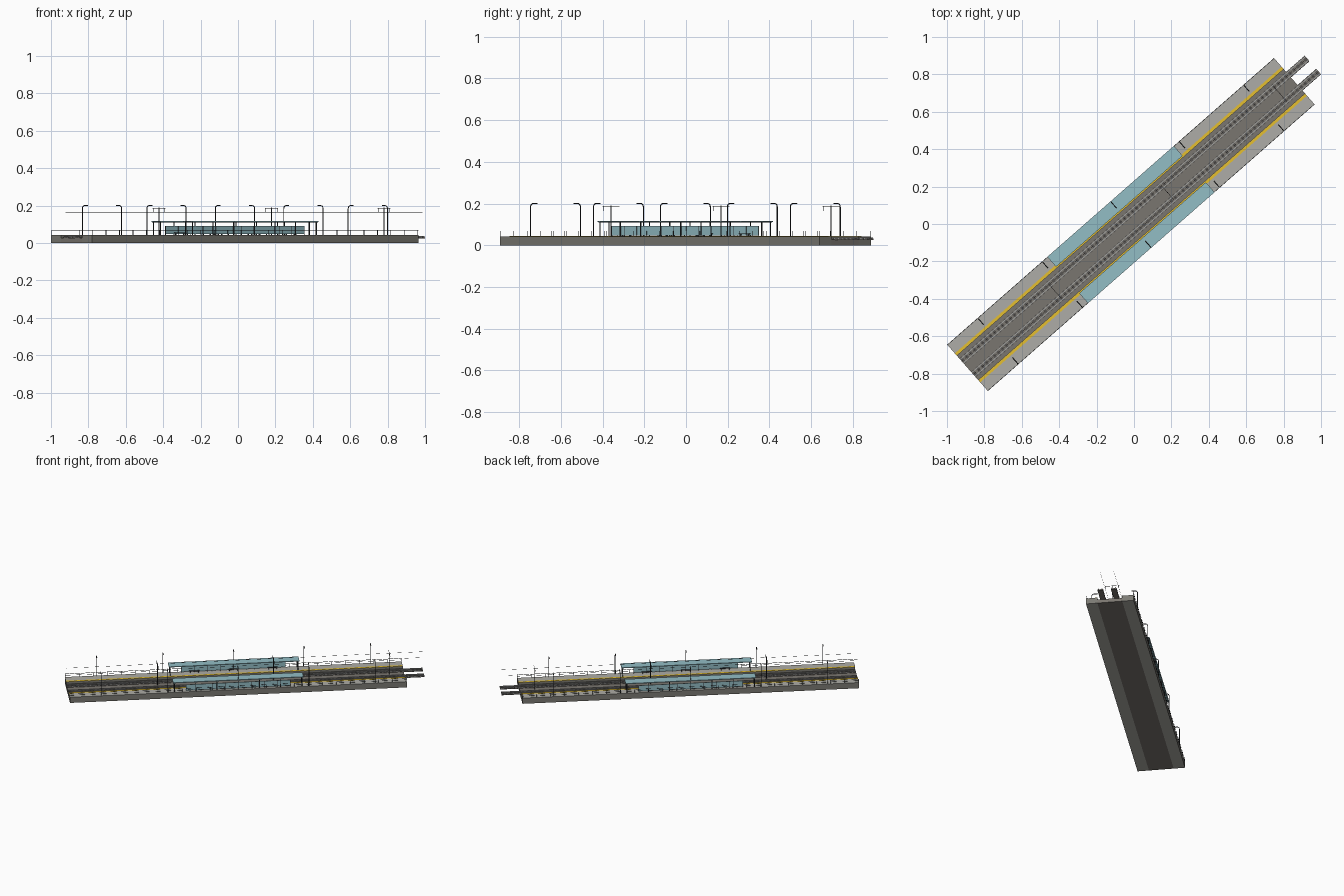
import bpy, bmesh, math
from mathutils import Matrix

if "Cube" in bpy.data.objects:
    bpy.data.objects.remove(bpy.data.objects["Cube"])

# Local frame: u along the line, v across it, z up; the whole station is turned on plan
M = Matrix.Translation((-0.0165, -0.003, 0)) @ Matrix.Rotation(math.radians(41.25), 4, 'Z')
L = 1.162         # half length of platforms
END = 1.294       # tracks and wires run past one end
TOP = 0.043       # platform surface
TV = 0.047        # track centre offset
LAMPS = (-0.945, -0.487, 0, 0.487, 0.945)


def mat(name, rgb):
    m = bpy.data.materials.new(name)
    m.diffuse_color = (*rgb, 1)
    m.use_nodes = True
    m.node_tree.nodes["Principled BSDF"].inputs["Base Color"].default_value = m.diffuse_color
    return m


paving = mat("paving grey", (0.42, 0.415, 0.385))
concrete = mat("wall concrete", (0.20, 0.195, 0.172))
ballast = mat("ballast brown grey", (0.195, 0.18, 0.16))
yellow = mat("safety yellow", (0.78, 0.52, 0.03))
steel = mat("rail steel", (0.36, 0.36, 0.35))
sleeper = mat("sleeper grey", (0.095, 0.09, 0.085))
dark = mat("dark metal", (0.035, 0.038, 0.042))
glass = mat("teal glass", (0.29, 0.51, 0.56))
lamp = mat("lamp white", (0.75, 0.72, 0.6))


def boxes(name, items, *mats):
    """One object from boxes given as (u0, u1, v0, v1, z0, z1)."""
    bm = bmesh.new()
    for u0, u1, v0, v1, z0, z1 in items:
        m = Matrix.Translation(((u0 + u1) / 2, (v0 + v1) / 2, (z0 + z1) / 2)) @ \
            Matrix.Diagonal((abs(u1 - u0), abs(v1 - v0), abs(z1 - z0), 1))
        bmesh.ops.create_cube(bm, size=1, matrix=m)
    me = bpy.data.meshes.new(name)
    bm.to_mesh(me)
    bm.free()
    for m in mats:
        me.materials.append(m)
    ob = bpy.data.objects.new(name, me)
    bpy.context.collection.objects.link(ob)
    ob.matrix_world = M
    return ob


def both(items):
    """Repeat boxes on the opposite side of the line."""
    return items + [(a, b, -d, -c, e, f) for a, b, c, d, e, f in items]


def tubes(name, paths, radius, material):
    """Round bars swept along point lists."""
    cu = bpy.data.curves.new(name, 'CURVE')
    cu.dimensions = '3D'
    cu.bevel_depth = radius
    cu.bevel_resolution = 1
    cu.use_fill_caps = True
    for pts in paths:
        s = cu.splines.new('POLY')
        s.points.add(len(pts) - 1)
        for p, co in zip(s.points, pts):
            p.co = (*co, 1)
    cu.materials.append(material)
    ob = bpy.data.objects.new(name, cu)
    bpy.context.collection.objects.link(ob)
    ob.matrix_world = M
    bpy.ops.object.select_all(action='DESELECT')
    ob.select_set(True)
    bpy.context.view_layer.objects.active = ob
    bpy.ops.object.convert(target='MESH')
    bpy.ops.object.shade_smooth_by_angle(angle=math.radians(50))


def steps(a, b, n):
    return [a + (b - a) * i / (n - 1) for i in range(n)]


# Platforms: pale paving on top and underside, darker walls
plat = boxes("platforms", both([(-L, L, 0.086, 0.165, 0, TOP)]), paving, concrete)
for p in plat.data.polygons:
    p.material_index = 0 if abs(p.normal.z) > 0.5 else 1
boxes("track_bed", [(-L, L, -0.086, 0.086, 0, 0.027)], ballast)
boxes("safety_lines", both([(-L, L, 0.088, 0.103, TOP, TOP + 0.0012)]), yellow)

# Tracks
boxes("track_slabs", both([(-L, END, TV - 0.019, TV + 0.019, 0.025, 0.030)]), ballast)
boxes("sleepers", both([(u - 0.007, u + 0.007, TV - 0.020, TV + 0.020, 0.029, 0.032)
                        for u in steps(-L + 0.01, END - 0.01, 88)]), sleeper)
boxes("rails", both([(-L, END, TV + d - 0.0025, TV + d + 0.0025, 0.030, 0.037)
                     for d in (-0.0125, 0.0125)]), steel)

# Outer railings
rails = [(-L, L, 0.1620, 0.1632, z, z + 0.0012) for z in (0.056, 0.068)]
rails += [(u - 0.0008, u + 0.0008, 0.1618, 0.1634, TOP, 0.069) for u in steps(-L + 0.003, L - 0.003, 25)]
boxes("railings", both(rails), dark)

# Canopies: roof plate, frame, posts
boxes("canopy_roofs", both([(-0.45, 0.45, 0.094, 0.165, 0.112, 0.117)]), glass)
frame = [(-0.45, 0.45, v, v + 0.002, 0.110, 0.1125) for v in (0.099, 0.157)]
frame += [(u - 0.001, u + 0.001, 0.096, 0.163, 0.110, 0.1125) for u in steps(-0.44, 0.44, 7)]
boxes("canopy_frames", both(frame), dark)
posts = [(u - 0.002, u + 0.002, 0.156, 0.160, TOP, 0.112) for u in steps(-0.44, 0.44, 7)]
posts += [(u - 0.002, u + 0.002, 0.099, 0.103, TOP, 0.112) for u in (-0.44, 0.44)]
boxes("canopy_posts", both(posts), dark)

# Shelter glass walls with mullions
boxes("shelter_glass", both([(-0.36, 0.36, 0.151, 0.153, 0.048, 0.092)]), glass)
boxes("shelter_mullions", both([(u - 0.001, u + 0.001, 0.1502, 0.1538, TOP, 0.0925)
                                for u in steps(-0.36, 0.36, 9)]), dark)

# Benches
bench = []
for u in (-0.27, 0, 0.27):
    bench += [(u - 0.035, u + 0.035, 0.134, 0.147, 0.054, 0.0565)]
    bench += [(u + d - 0.0015, u + d + 0.0015, 0.136, 0.145, TOP, 0.055) for d in (-0.028, 0.028)]
boxes("benches", both(bench), dark)

# Street lamps: pole curving over towards the track
poles, heads = [], []
for u in LAMPS:
    heads.append((u - 0.003, u + 0.003, 0.119, 0.130, 0.197, 0.199))
    for s in (1, -1):
        arc = [(u, s * (0.143 + 0.016 * math.cos(a)), 0.184 + 0.016 * math.sin(a))
               for a in steps(0, math.pi / 2, 6)]
        poles.append([(u, s * 0.159, TOP)] + arc + [(u, s * 0.117, 0.201)])
tubes("lamp_posts", poles, 0.0026, dark)
boxes("lamp_heads", both(heads), lamp)

# Overhead line: centre masts, cross arms and wires
us = steps(-0.54, 1.06, 3)
tubes("catenary_masts", [[(u, 0, 0.026), (u, 0, 0.190)] for u in us], 0.0022, dark)
arms = [(u - 0.001, u + 0.001, -0.053, 0.053, 0.1855, 0.1875) for u in us]
arms += [(u - 0.0005, u + 0.0005, s * TV - 0.0005, s * TV + 0.0005, 0.165, 0.186) for u in us for s in (1, -1)]
boxes("catenary_arms", arms, dark)
boxes("contact_wires", both([(-L, END, TV - 0.0005, TV + 0.0005, 0.1645, 0.1655)]), dark)
